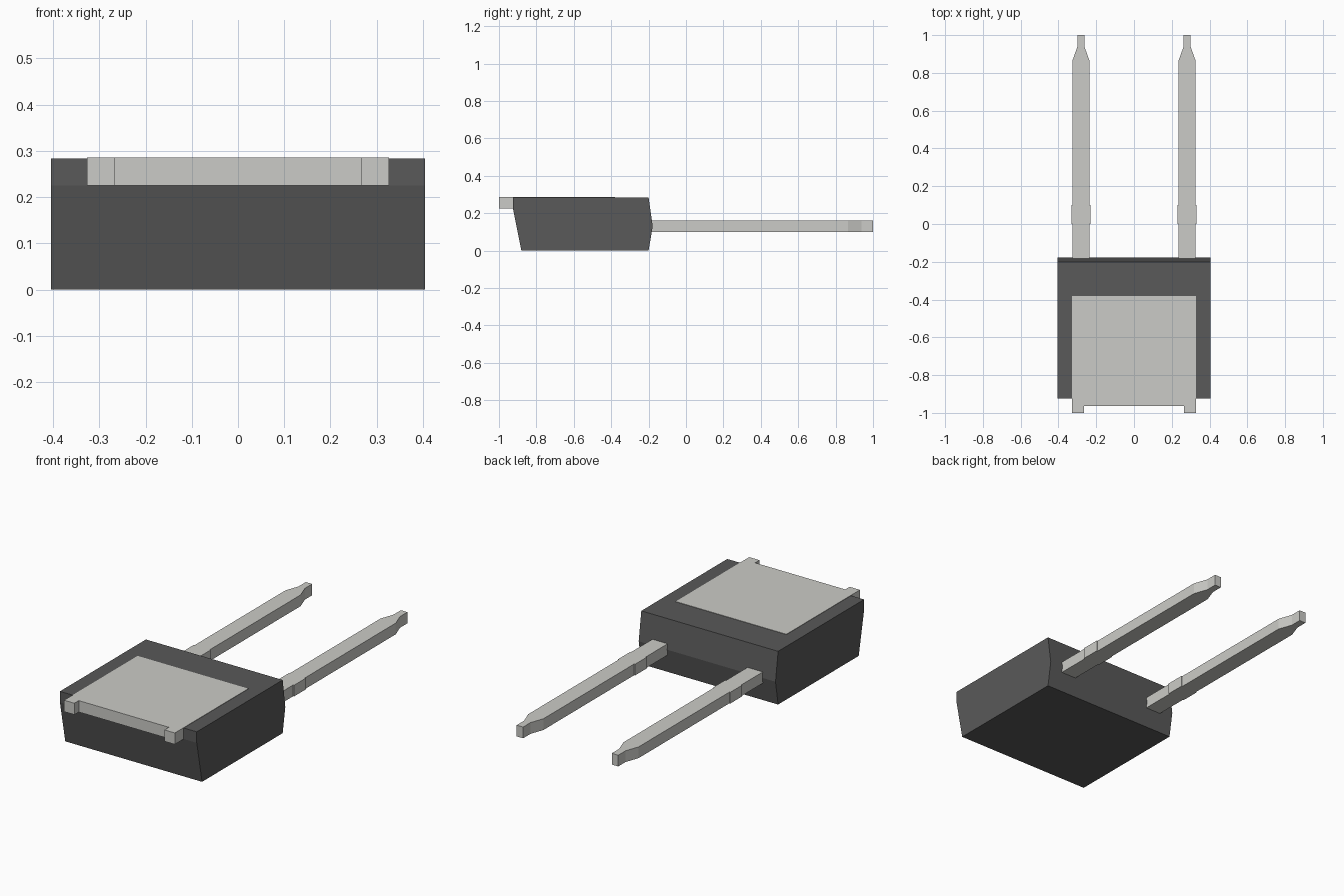
import bpy, bmesh
from mathutils import Vector

if "Cube" in bpy.data.objects:
    bpy.data.objects.remove(bpy.data.objects["Cube"])


def material(name, colour):
    m = bpy.data.materials.new(name)
    m.diffuse_color = (*colour, 1)
    m.use_nodes = True
    m.node_tree.nodes["Principled BSDF"].inputs["Base Color"].default_value = m.diffuse_color
    return m


def prism(name, outline, offset, mat):
    """Extrude a closed 3D outline along offset into a solid."""
    bm = bmesh.new()
    face = bm.faces.new([bm.verts.new(p) for p in outline])
    side = bmesh.ops.extrude_face_region(bm, geom=[face], use_keep_orig=True)
    verts = [v for v in side["geom"] if isinstance(v, bmesh.types.BMVert)]
    bmesh.ops.translate(bm, verts=verts, vec=Vector(offset))
    bmesh.ops.recalc_face_normals(bm, faces=bm.faces)
    mesh = bpy.data.meshes.new(name)
    bm.to_mesh(mesh)
    bm.free()
    mesh.materials.append(mat)
    obj = bpy.data.objects.new(name, mesh)
    bpy.context.collection.objects.link(obj)
    return obj


plastic = material("dark_plastic", (0.1, 0.1, 0.1))
metal = material("tinned_metal", (0.6, 0.6, 0.57))

# Moulded body: side profile (y, z) extruded across x
W = 0.404
profile = [(-0.88, 0), (-0.2, 0), (-0.178, 0.13), (-0.2, 0.284),
           (-0.925, 0.284), (-0.925, 0.225)]
prism("body", [(-W, y, z) for y, z in profile], (2 * W, 0, 0), plastic)

# Heat tab with a notched front edge, set almost flush in the body top
half = [(0.327, -0.38), (0.327, -1.0), (0.266, -1.0), (0.266, -0.963)]
tab = half + [(-x, y) for x, y in reversed(half)]
prism("heat_tab", [(x, y, 0.225) for x, y in tab], (0, 0, 0.061), metal)

# Two leads: stepped shoulder, straight shank and tapered tip
steps = [(0.045, -0.22), (0.045, 0), (0.05, 0), (0.05, 0.1), (0.045, 0.1),
         (0.045, 0.865), (0.019, 0.938), (0.019, 1.0)]
lead = steps + [(-x, y) for x, y in reversed(steps)]
for side, cx in (("left", -0.281), ("right", 0.281)):
    prism(side + "_lead", [(cx + x, y, 0.1) for x, y in lead],
          (0, 0, 0.06), metal)
